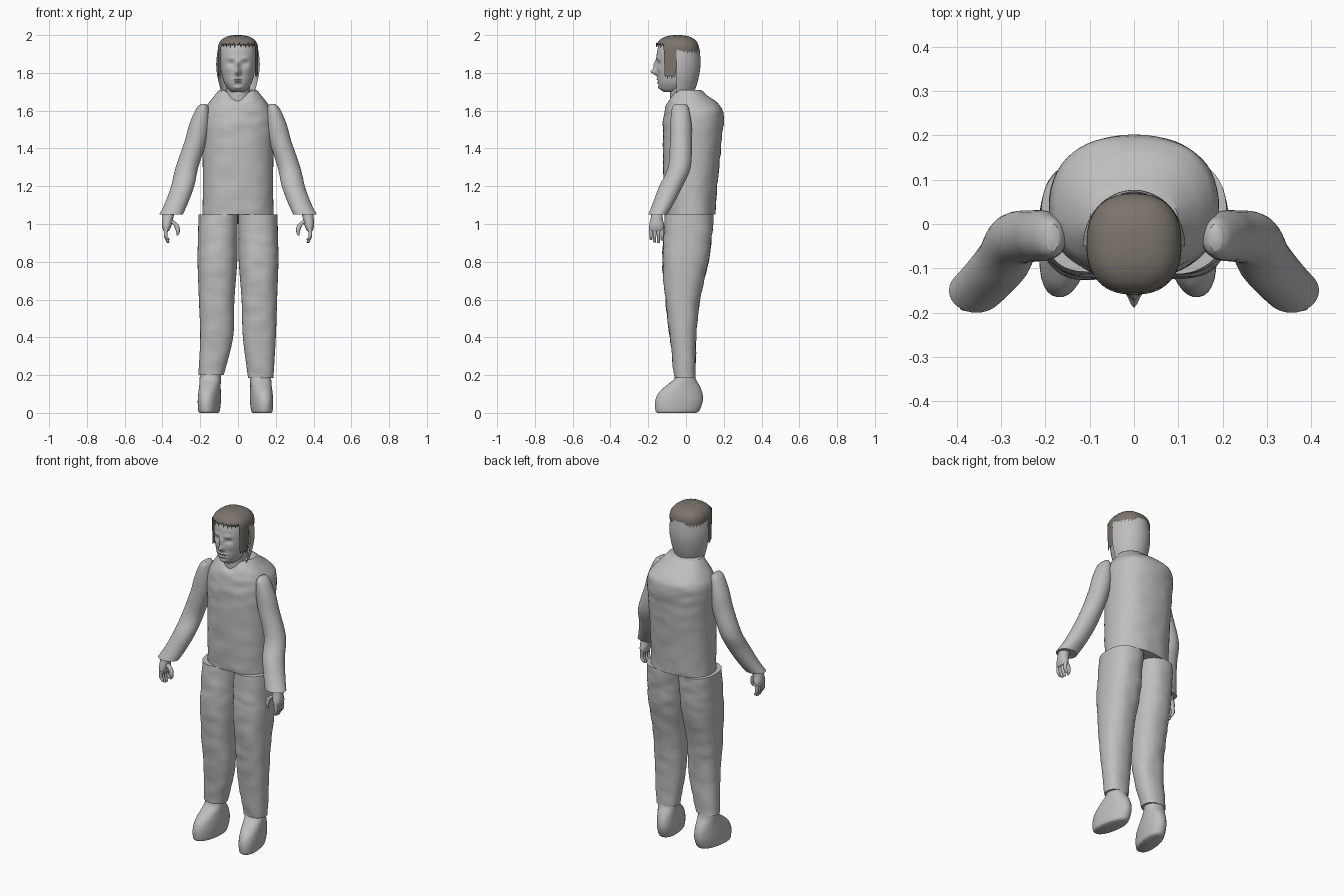
import bpy, bmesh, math
from mathutils import Vector, Matrix, noise

old = bpy.data.objects.get("Cube")
if old:
    bpy.data.objects.remove(old, do_unlink=True)


def material(name, rgb):
    m = bpy.data.materials.new(name)
    m.use_nodes = True
    m.diffuse_color = (*rgb, 1)
    m.node_tree.nodes["Principled BSDF"].inputs["Base Color"].default_value = (*rgb, 1)
    return m


GREY = material("plain_grey", (0.52, 0.52, 0.52))
BROWN = material("hair_brown", (0.2, 0.175, 0.15))


def finish(name, bm, mat, angle=50):
    bmesh.ops.recalc_face_normals(bm, faces=bm.faces)
    mesh = bpy.data.meshes.new(name)
    bm.to_mesh(mesh)
    bm.free()
    obj = bpy.data.objects.new(name, mesh)
    bpy.context.collection.objects.link(obj)
    mesh.materials.append(mat)
    bpy.ops.object.select_all(action='DESELECT')
    obj.select_set(True)
    bpy.context.view_layer.objects.active = obj
    bpy.ops.object.shade_smooth_by_angle(angle=math.radians(angle))
    return obj


def spline(p0, p1, p2, p3, t):
    return [0.5 * (2 * b + (c - a) * t + (2 * a - 5 * b + 4 * c - d) * t * t
                   + (3 * b - a - 3 * c + d) * t ** 3) for a, b, c, d in zip(p0, p1, p2, p3)]


def power(c, p):
    return math.copysign(abs(c) ** (2 / p), c)


def loft(name, rings, mat=GREY, segs=32, steps=4, p=2.2, deform=None, turn=0, arc=(0, 1)):
    """Skin through level rings (x, y, z, rx, ry), smoothed between them."""
    closed = arc == (0, 1)
    ext = [rings[0]] + list(rings) + [rings[-1]]
    fine = [spline(*ext[i:i + 4], k / steps) for i in range(len(rings) - 1) for k in range(steps)]
    fine.append(rings[-1])
    bm = bmesh.new()
    rows = []
    for x, y, z, rx, ry in fine:
        row = []
        for i in range(segs if closed else segs + 1):
            a = 2 * math.pi * (arc[0] + (arc[1] - arc[0]) * i / segs)
            v = Vector((x + rx * power(math.cos(a), p), y + ry * power(math.sin(a), p), z))
            row.append(bm.verts.new(deform(v) if deform else v))
        rows.append(row)
    for lo, hi in zip(rows, rows[1:]):
        for i in range(segs):
            j = (i + 1) % len(lo)
            bm.faces.new((lo[i], lo[j], hi[j], hi[i]))
    if closed:
        bm.faces.new(rows[0])
        bm.faces.new(rows[-1])
    if turn:
        pivot = Vector((rings[-1][0], rings[-1][1], 0))
        bmesh.ops.rotate(bm, verts=bm.verts, cent=pivot, matrix=Matrix.Rotation(turn, 3, 'Z'))
    return finish(name, bm, mat)


def span(rows, x=0):
    """Rings from (z, front y, back y, half width)."""
    return [(x, (f + b) / 2, z, w, (b - f) / 2) for z, f, b, w in rows]


def wrinkle(v):
    v.y += 0.006 * noise.noise(Vector((v.x * 12, v.y * 12, v.z * 22)))
    return v


# Torso, with the collar dipping to a V in front
def shirt(v):
    if v.z > 1.64 and v.y < 0:
        v.z -= 0.05 * max(0, 1 - abs(v.x) / 0.08) * (v.z - 1.64) / 0.07
    return wrinkle(v)


loft("torso", span([(1.05, -.11, .155, .188), (1.2, -.118, .165, .186), (1.4, -.122, .185, .188),
                    (1.52, -.122, .196, .192), (1.59, -.115, .2, .185), (1.63, -.105, .178, .163),
                    (1.67, -.088, .128, .132), (1.71, -.07, .078, .1)]),
     segs=56, steps=6, p=2.3, deform=shirt)
loft("neck", span([(1.6, -.08, .05, .065), (1.7, -.085, .045, .062), (1.78, -.08, .05, .07)]))

# Face features as soft dents and bumps: |x|, z, spread x, spread z, depth
FEATURES = [(0, 1.805, .014, .016, -.034), (0, 1.84, .011, .025, -.018),
            (.037, 1.85, .017, .011, .014), (.037, 1.85, .009, .005, -.006),
            (.035, 1.878, .024, .007, -.006), (0, 1.766, .026, .004, -.007),
            (0, 1.757, .024, .003, .007), (0, 1.749, .02, .005, -.007),
            (0, 1.722, .022, .01, -.008), (.05, 1.815, .02, .02, -.004)]


def face(v):
    if v.y < -.06:
        x, z = abs(v.x), v.z
        v.y += sum(d * math.exp(-((x - fx) / sx) ** 2 - ((z - fz) / sz) ** 2)
                   for fx, fz, sx, sz, d in FEATURES)
    return v


loft("head", span([(1.70, -.118, -.02, .035), (1.715, -.136, .01, .052), (1.75, -.148, .04, .074),
                   (1.80, -.152, .055, .087), (1.86, -.156, .062, .094), (1.92, -.152, .062, .095),
                   (1.96, -.135, .052, .085), (1.982, -.1, .02, .055)]),
     segs=96, steps=8, deform=face)

# Shell around the back of the head, open towards the face
loft("back_of_head", [(0, -.05, 1.69, .085, .09), (0, -.05, 1.74, .1, .108), (0, -.05, 1.8, .112, .122),
                      (0, -.05, 1.86, .115, .127), (0, -.05, 1.93, .106, .122)],
     p=2, arc=(0, .5))


# Hair cap: short at front and back, long in front of the ears, ragged hem
def hair():
    segs, rows = 120, 12
    bm = bmesh.new()
    grid = []
    for i in range(segs):
        a = 2 * math.pi * i / segs
        cx, cy = power(math.cos(a), 2.4), power(math.sin(a), 2.4)
        y = -.045 + .112 * cy
        hem = 1.91 if y > -.05 else (1.78 if y > -.115 else 1.945)
        hem += (-.014, .006, -.004, .012)[i % 4]
        column = []
        for k in range(rows):
            t = math.pi / 2 * k / (rows - 1)
            r, h = power(math.cos(t), 2.5), power(math.sin(t), 2.5)
            column.append(bm.verts.new((.107 * cx * r, -.045 + .114 * cy * r, 1.92 + .08 * h)))
        if hem < 1.92:
            low = bm.verts.new((.105 * cx, y, hem))
            column.insert(0, low)
        else:
            column[0].co.z = hem
            column[1].co.z = max(column[1].co.z, hem + .004)
            column.insert(0, column[0])
        grid.append(column)
    for a, b in zip(grid, grid[1:] + grid[:1]):
        for k in range(rows):
            loop = list(dict.fromkeys((a[k], b[k], b[k + 1], a[k + 1])))
            if len(loop) > 2:
                bm.faces.new(loop)
    bmesh.ops.remove_doubles(bm, verts=bm.verts, dist=.0005)
    finish("hair", bm, BROWN)


hair()

# Limbs, one set for each side
for side, s in (("left", 1), ("right", -1)):
    def m(rings, dx=0):
        return [(s * x + dx, y, z, rx, ry) for x, y, z, rx, ry in rings]

    loft(side + "_sleeve", m([(.183, -.03, 1.635, .014, .03), (.188, -.03, 1.61, .034, .045),
                              (.204, -.027, 1.53, .053, .056), (.224, -.027, 1.44, .058, .058),
                              (.27, -.035, 1.3, .06, .06), (.293, -.08, 1.2, .061, .062),
                              (.326, -.12, 1.11, .061, .056), (.355, -.15, 1.05, .062, .05)]), p=2)

    # Hand with four fingers and a thumb
    loft(side + "_palm", m([(.365, -.152, 1.07, .03, .03), (.372, -.155, 1.03, .029, .032),
                            (.378, -.155, .99, .025, .04), (.38, -.157, .962, .014, .036)]), segs=20)
    for n, tip in enumerate((.915, .902, .9, .912)):
        y = -.186 + n * .02
        loft(f"{side}_finger_{n + 1}", m([(.38, y, .975, .011, .01), (.383, y, .94, .0095, .009),
                                          (.372, y, tip + .006, .008, .008),
                                          (.37, y, tip, .004, .004)]), segs=10)
    loft(side + "_thumb", m([(.36, -.165, 1.02, .016, .014), (.328, -.172, .995, .014, .012),
                             (.318, -.175, .96, .01, .01), (.322, -.175, .938, .004, .004)]), segs=12)

    # Trouser leg and shoe; the stance is slightly uneven
    lean = -.015 if s > 0 else 0
    hem = .185 if s > 0 else .2
    loft(side + "_trouser_leg", m([(.105, .018, 1.05, .104, .128), (.107, .008, .92, .105, .128),
                                   (.109, -.003, .8, .105, .122), (.113, -.018, .6, .094, .092),
                                   (.113, -.016, .4, .087, .07)])
         + [(s * .143 + 1.5 * lean, -.005, hem, .067, .056)],
         segs=40, steps=8, p=2.3, deform=wrinkle)
    loft(side + "_shoe", span([(0, -.155, .055, .046), (.012, -.164, .072, .053), (.06, -.166, .09, .057),
                               (.105, -.148, .088, .056), (.145, -.105, .072, .055),
                               (.18, -.062, .052, .056), (.22, -.052, .046, .056)],
                              s * .146 + 1.8 * lean), turn=s * .17)
